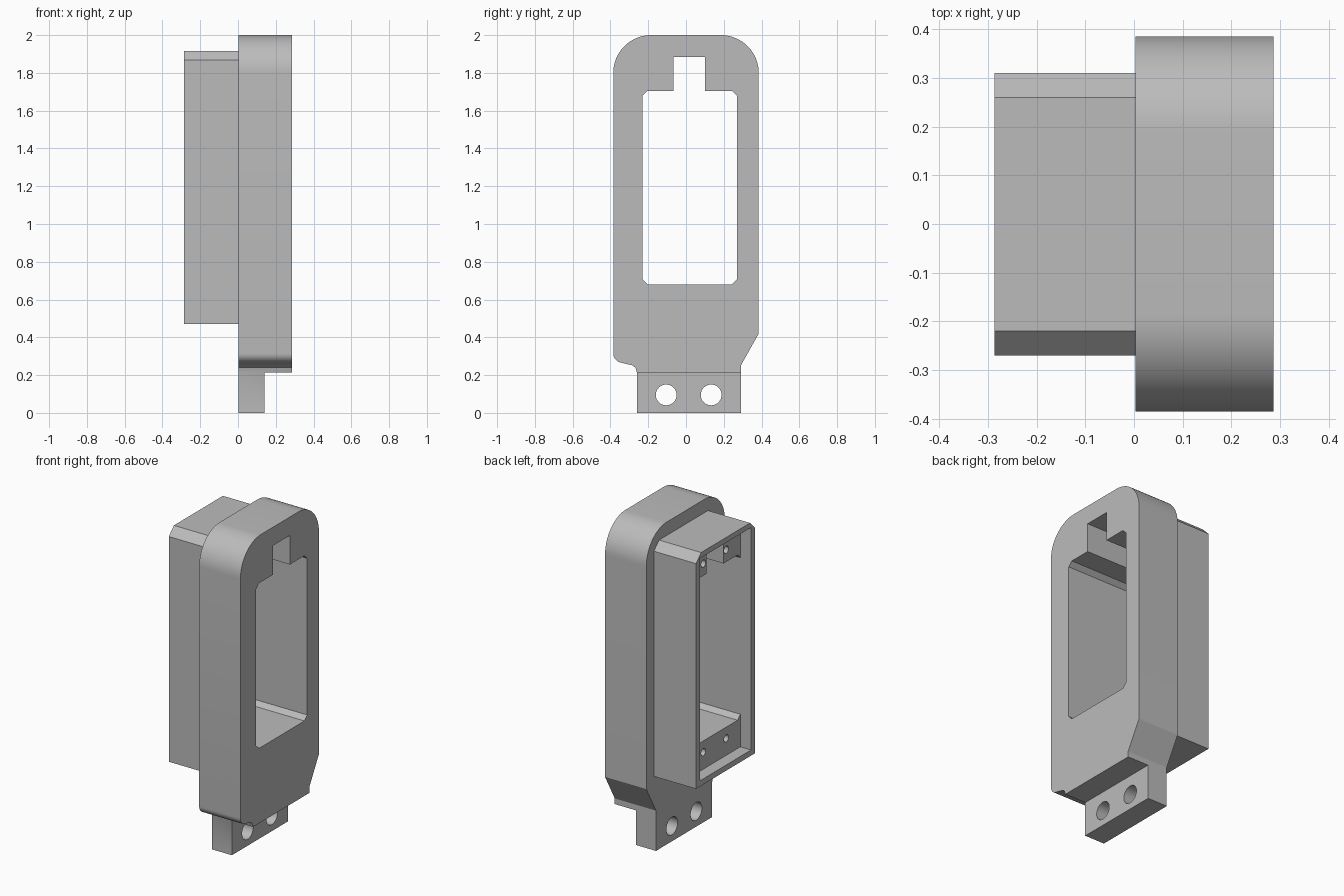
import bpy, bmesh, math
from mathutils import Vector

default = bpy.data.objects.get("Cube")
if default:
    bpy.data.objects.remove(default, do_unlink=True)

grey = bpy.data.materials.new("light grey")
grey.use_nodes = True
colour = (0.5, 0.5, 0.5, 1)
grey.diffuse_color = colour
grey.node_tree.nodes["Principled BSDF"].inputs["Base Color"].default_value = colour


def prism(name, outline, x0, x1):
    """Extrude a (y, z) outline along x."""
    bm = bmesh.new()
    face = bm.faces.new([bm.verts.new((x0, y, z)) for y, z in outline])
    moved = bmesh.ops.extrude_face_region(bm, geom=[face])["geom"]
    verts = [v for v in moved if isinstance(v, bmesh.types.BMVert)]
    bmesh.ops.translate(bm, verts=verts, vec=Vector((x1 - x0, 0, 0)))
    bmesh.ops.recalc_face_normals(bm, faces=bm.faces)
    mesh = bpy.data.meshes.new(name)
    bm.to_mesh(mesh)
    bm.free()
    mesh.materials.append(grey)
    obj = bpy.data.objects.new(name, mesh)
    bpy.context.collection.objects.link(obj)
    return obj


def arc(cy, cz, r, start, end, steps=16):
    angles = [math.radians(start + (end - start) * i / steps) for i in range(steps + 1)]
    return [(cy + r * math.cos(a), cz + r * math.sin(a)) for a in angles]


def rect(y0, y1, z0, z1):
    return [(y0, z0), (y1, z0), (y1, z1), (y0, z1)]


def circle(y, z, r):
    return arc(y, z, r, 0, 360, 32)[:-1]


def combine(target, tool, operation):
    """Apply a boolean, then discard the helper."""
    tool.hide_render = True
    mod = target.modifiers.new(operation, "BOOLEAN")
    mod.operation, mod.object, mod.solver = operation, tool, "EXACT"
    graph = bpy.context.evaluated_depsgraph_get()
    mesh = bpy.data.meshes.new_from_object(target.evaluated_get(graph))
    target.modifiers.clear()
    target.data = mesh
    bpy.data.objects.remove(tool, do_unlink=True)


def cut(target, outline, x0, x1):
    combine(target, prism("cutter", outline, x0, x1), "DIFFERENCE")


# Face plate with rounded top, tapered foot and mounting tab
R = 0.2
outline = [(-0.26, 0), (0.29, 0), (0.29, 0.25), (0.385, 0.42)]
outline += arc(0.385 - R, 2 - R, R, 0, 90)
outline += arc(-0.385 + R, 2 - R, R, 90, 180)
outline += arc(-0.335, 0.315, 0.05, 180, 260, 8)
outline += [(-0.285, 0.252), (-0.268, 0.24), (-0.26, 0.215)]
housing = prism("housing", outline, 0.003, 0.286)

# Rear box with chamfered top edges
box = [(-0.27, 0.47), (0.31, 0.47), (0.31, 1.867), (0.26, 1.917),
       (-0.22, 1.917), (-0.27, 1.867)]
combine(housing, prism("rear_box", box, -0.286, 0.05), "UNION")

# Thin the mounting tab and drill its two holes
cut(housing, rect(-0.5, 0.5, -0.1, 0.215), 0.14, 0.4)
for y in (-0.105, 0.133):
    cut(housing, circle(y, 0.095, 0.055), -0.1, 0.3)

# Window with clipped corners and a notch in its top edge
y0, y1, z0, z1, c = -0.23, 0.27, 0.68, 1.705, 0.027
window = [(y0 + c, z0), (y1 - c, z0), (y1, z0 + c), (y1, z1 - c), (y1 - c, z1),
          (0.1, z1), (0.1, 1.885), (-0.065, 1.885), (-0.065, z1),
          (y0 + c, z1), (y0, z1 - c), (y0, z0 + c)]
cut(housing, window, -0.4, 0.4)

# Shallow rear recess and blind screw holes in its ledges
cut(housing, rect(y0, y1, 0.505, 1.885), -0.4, -0.212)
for y in (-0.092, 0.132):
    for z in (0.61, 1.78):
        cut(housing, circle(y, z, 0.022), -0.3, -0.06)

# Smooth the curved walls, keep edges crisp
bpy.ops.object.select_all(action="DESELECT")
housing.select_set(True)
bpy.context.view_layer.objects.active = housing
bpy.ops.object.shade_smooth_by_angle(angle=math.radians(25))
